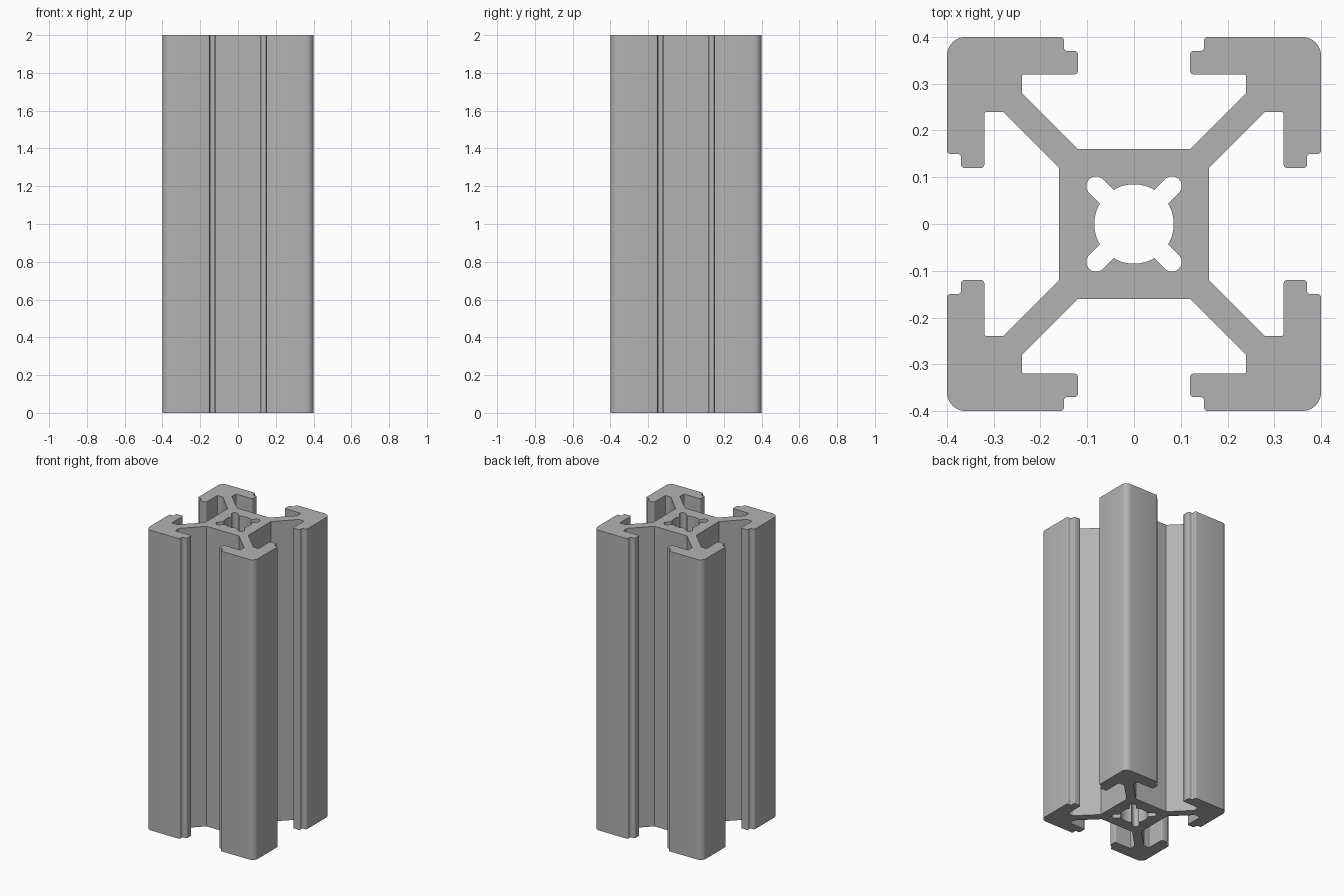
import bpy, bmesh, math
from mathutils import Vector

cube = bpy.data.objects.get("Cube")
if cube:
    bpy.data.objects.remove(cube, do_unlink=True)

LENGTH = 2.0

metal = bpy.data.materials.new("aluminium_grey")
metal.use_nodes = True
GREY = (0.45, 0.45, 0.45, 1)
metal.diffuse_color = GREY
metal.node_tree.nodes["Principled BSDF"].inputs["Base Color"].default_value = GREY


def fillet(corners, radii, steps):
    """Round each corner of a closed outline with a tangent arc."""
    out = []
    for i, (p, r) in enumerate(zip(corners, radii)):
        a = (corners[i - 1] - p).normalized()
        b = (corners[(i + 1) % len(corners)] - p).normalized()
        if r == 0:
            out.append(p)
            continue
        half = a.angle(b) / 2
        centre = p + (a + b).normalized() * r / math.sin(half)
        start = p + a * r / math.tan(half) - centre
        end = p + b * r / math.tan(half) - centre
        n = steps * 2 if r > 0.02 else steps
        sweep = start.angle(end)
        for k in range(n + 1):
            t = k / n
            out.append(centre + (start * math.sin((1 - t) * sweep)
                                 + end * math.sin(t * sweep)) / math.sin(sweep))
    return out


def four_way(points):
    """Repeat a quadrant's points around the centre, counterclockwise."""
    quads = [points]
    for _ in range(3):
        quads.append([Vector((-p.y, p.x)) for p in quads[-1]])
    return [p for q in quads for p in q]


# Outer outline: half of one corner arm, mirrored over the diagonal
half_arm = [(0.16, 0.12, 0), (0.28, 0.24, 0.005), (0.32, 0.24, 0.005),
            (0.32, 0.12, 0.007), (0.37, 0.12, 0.007), (0.37, 0.15, 0.007),
            (0.40, 0.15, 0.007)]
arm = half_arm + [(0.40, 0.40, 0.04)] + [(y, x, r) for x, y, r in reversed(half_arm)]
corners = four_way([Vector((x, y)) for x, y, r in arm])
outline = fillet(corners, [r for x, y, r in arm] * 4, 4)

# Centre bore: a circle with a rounded slot towards each corner
BORE, SLOT, REACH = 0.085, 0.021, 0.081 * math.sqrt(2)
edge = math.asin(SLOT / BORE)
diagonal = math.pi / 4


def polar(radius, angle):
    return Vector((math.cos(angle), math.sin(angle))) * radius


lobe = [polar(REACH, diagonal) + polar(SLOT, diagonal - math.pi / 2 + math.pi * k / 12)
        for k in range(13)]
span = math.pi / 2 - 2 * edge
arc = [polar(BORE, diagonal + edge + span * k / 12) for k in range(13)]
bore = four_way(lobe + arc)

# Fill the section between both loops and extrude it upwards
bm = bmesh.new()
edges = []
for loop in (outline, bore):
    verts = [bm.verts.new((p.x, p.y, 0)) for p in loop]
    edges += [bm.edges.new((v, verts[(i + 1) % len(verts)])) for i, v in enumerate(verts)]
bmesh.ops.triangle_fill(bm, edges=edges, use_beauty=True, normal=(0, 0, 1))
top = bmesh.ops.extrude_face_region(bm, geom=bm.faces[:], use_keep_orig=True)["geom"]
bmesh.ops.translate(bm, vec=(0, 0, LENGTH),
                    verts=[g for g in top if isinstance(g, bmesh.types.BMVert)])
bmesh.ops.recalc_face_normals(bm, faces=bm.faces[:])

mesh = bpy.data.meshes.new("slotted_rail")
bm.to_mesh(mesh)
bm.free()
mesh.materials.append(metal)
rail = bpy.data.objects.new("slotted_rail", mesh)
bpy.context.collection.objects.link(rail)

bpy.ops.object.select_all(action="DESELECT")
rail.select_set(True)
bpy.context.view_layer.objects.active = rail
bpy.ops.object.shade_smooth_by_angle(angle=math.radians(30))
